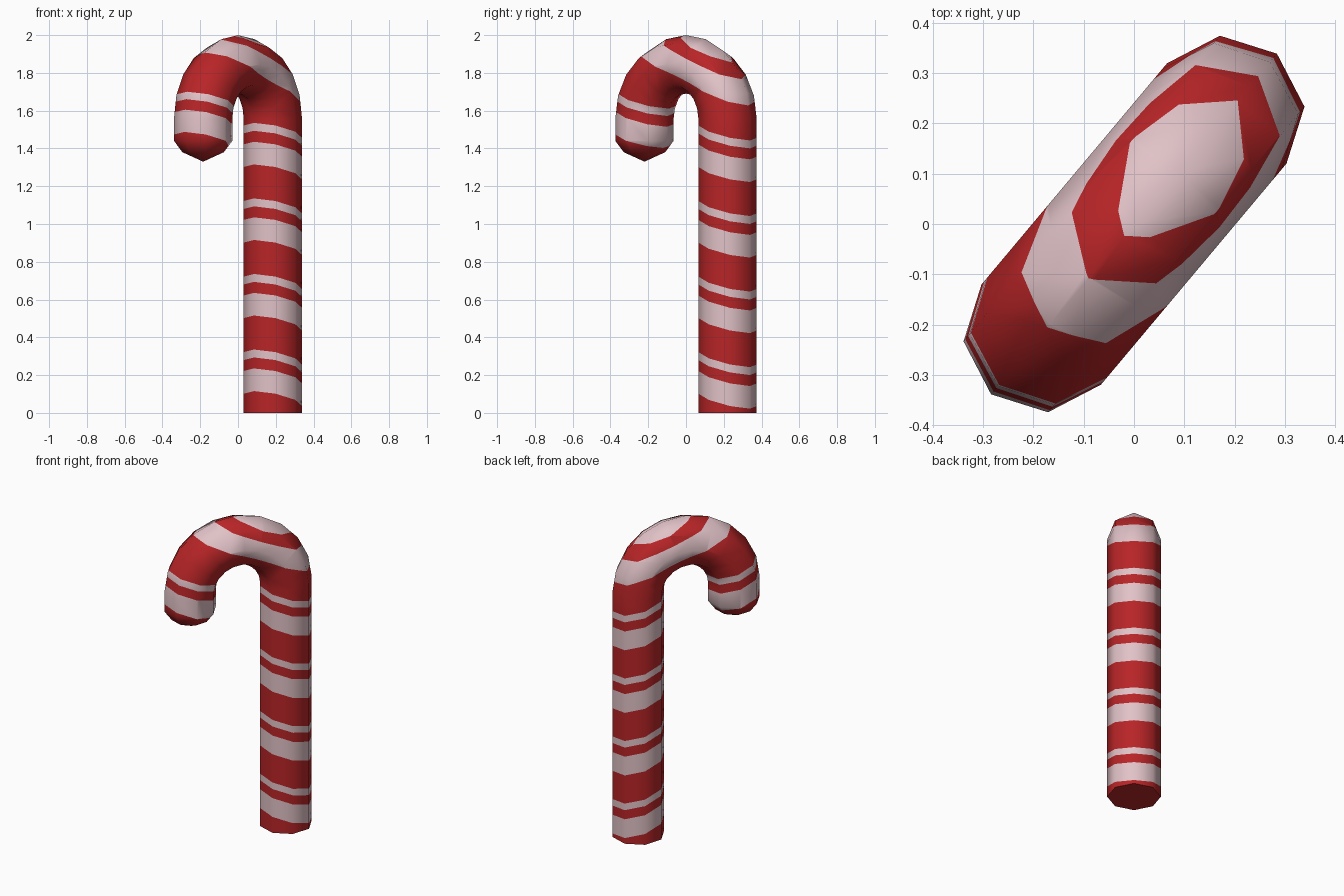
import bpy, bmesh, math
from mathutils import Vector

if "Cube" in bpy.data.objects:
    bpy.data.objects.remove(bpy.data.objects["Cube"])

# Main measurements
SIDES = 8
TUBE = 0.155          # tube radius
BEND = 0.287          # radius of the bend
BEND_Z = 1.558        # height of the bend centre
ARC_STEPS = 10
TURN = math.radians(50)

along = Vector((math.cos(TURN), math.sin(TURN), 0))    # direction the hook lies in
across = Vector((math.sin(TURN), -math.cos(TURN), 0))
up = Vector((0, 0, 1))


def material(name, colour):
    m = bpy.data.materials.new(name)
    m.diffuse_color = (*colour, 1)
    m.use_nodes = True
    m.node_tree.nodes["Principled BSDF"].inputs["Base Color"].default_value = m.diffuse_color
    return m


# Path of the cane: (position, outward direction, ring radius)
path = [(along * BEND, along, TUBE)]
for i in range(ARC_STEPS + 1):
    t = math.pi * i / ARC_STEPS
    out = along * math.cos(t) + up * math.sin(t)
    path.append((out * BEND + up * BEND_Z, out, TUBE))
for z, r in ((1.44, TUBE), (1.38, 0.11)):
    path.append((-along * BEND + up * z, -along, r))

# Tube swept along the path
bm = bmesh.new()
rings = []
for centre, out, radius in path:
    ring = []
    for k in range(SIDES):
        a = 2 * math.pi * k / SIDES
        ring.append(bm.verts.new(centre + (out * math.cos(a) + across * math.sin(a)) * radius))
    # keep vertex order consistent round the bend
    rings.append(ring)
for a, b in zip(rings, rings[1:]):
    for k in range(SIDES):
        n = (k + 1) % SIDES
        bm.faces.new((a[k], a[n], b[n], b[k]))

# Flat foot and blunt pointed tip
bm.faces.new(rings[0])
tip = bm.verts.new(-along * BEND + up * 1.33)
for k in range(SIDES):
    bm.faces.new((rings[-1][k], rings[-1][(k + 1) % SIDES], tip))

# Slanted stripe edges: (height, slope); colours swap at each one
edges = [(h + 0.4 * n, 0.3) for n in range(4) for h in (0.155, 0.275, 0.333, 0.375)]
edges += [(1.80, 0.4), (1.92, 0.4), (1.983, 0.4)]
for height, slope in edges:
    bmesh.ops.bisect_plane(bm, geom=bm.verts[:] + bm.edges[:] + bm.faces[:], dist=1e-5,
                           plane_co=up * height, plane_no=(up + along * slope).normalized())
bmesh.ops.recalc_face_normals(bm, faces=bm.faces[:])
for f in bm.faces:
    c = f.calc_center_median()
    f.material_index = sum(c.z + s * c.dot(along) > h for h, s in edges) % 2

mesh = bpy.data.meshes.new("striped_cane")
bm.to_mesh(mesh)
bm.free()
mesh.materials.append(material("red", (0.48, 0.018, 0.02)))
mesh.materials.append(material("pale pink", (0.75, 0.54, 0.57)))
cane = bpy.data.objects.new("striped_cane", mesh)
bpy.context.collection.objects.link(cane)

# Smooth sides with a sharp foot
bpy.context.view_layer.objects.active = cane
cane.select_set(True)
bpy.ops.object.shade_smooth_by_angle(angle=math.radians(60))
